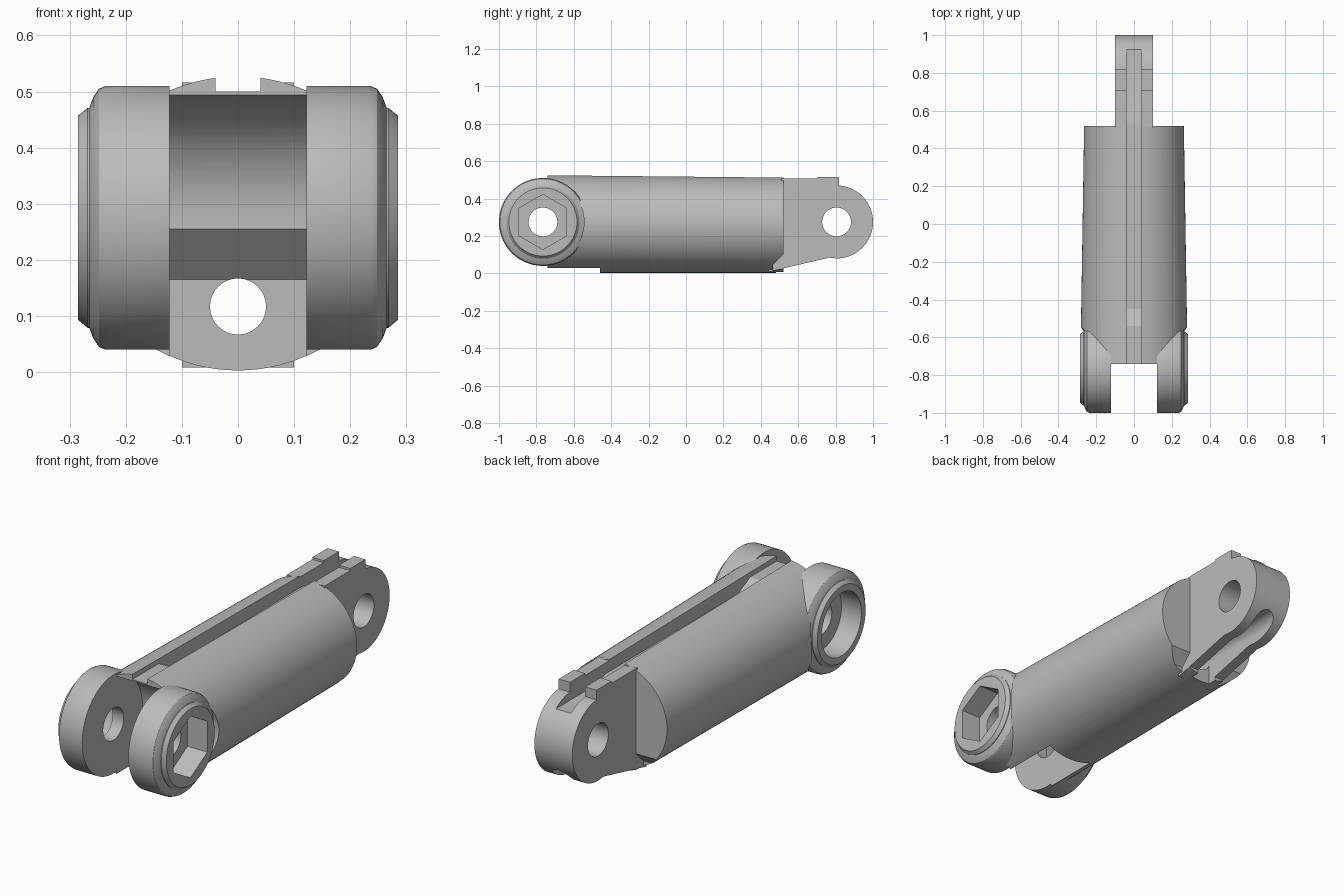
import bpy, bmesh, math
from math import sin, cos, pi, radians

cube = bpy.data.objects.get("Cube")
if cube:
    bpy.data.objects.remove(cube, do_unlink=True)

GREY = (0.5, 0.5, 0.5, 1)
mat = bpy.data.materials.new("plain grey")
mat.use_nodes = True
mat.diffuse_color = GREY
mat.node_tree.nodes["Principled BSDF"].inputs["Base Color"].default_value = GREY

JOINT = (-0.765, 0.275)   # fork axis (y, z)
PIN = (0.805, 0.275)      # tongue axis (y, z)
GAP = 0.122               # half the fork gap


def loft(name, rings):
    """Skin a list of equal closed rings and cap both ends."""
    bm = bmesh.new()
    loops = [[bm.verts.new(p) for p in ring] for ring in rings]
    n = len(loops[0])
    for a, b in zip(loops, loops[1:]):
        for i in range(n):
            j = (i + 1) % n
            bm.faces.new((a[i], a[j], b[j], b[i]))
    bm.faces.new(loops[0][::-1])
    bm.faces.new(loops[-1])
    bmesh.ops.recalc_face_normals(bm, faces=bm.faces)
    me = bpy.data.meshes.new(name)
    bm.to_mesh(me)
    bm.free()
    me.materials.append(mat)
    ob = bpy.data.objects.new(name, me)
    bpy.context.collection.objects.link(ob)
    return ob


def circle(center, r, n=64, start=0, end=2 * pi):
    steps = n if end - start >= 2 * pi else n - 1
    return [(center[0] + r * cos(start + (end - start) * i / steps),
             center[1] + r * sin(start + (end - start) * i / steps)) for i in range(n)]


def prism(name, outline, x0, x1):
    """Extrude a (y, z) outline along x."""
    return loft(name, [[(x, y, z) for y, z in outline] for x in (x0, x1)])


def box(name, x0, x1, y0, y1, z0, z1):
    return prism(name, [(y0, z0), (y1, z0), (y1, z1), (y0, z1)], x0, x1)


def cut(ob, *cutters):
    """Subtract the cutters from the object and remove them."""
    for c in cutters:
        c.hide_render = True
        mod = ob.modifiers.new("cut", 'BOOLEAN')
        mod.operation, mod.solver, mod.object = 'DIFFERENCE', 'EXACT', c
        bpy.context.view_layer.objects.active = ob
        bpy.ops.object.modifier_apply(modifier=mod.name)
        bpy.data.objects.remove(c, do_unlink=True)


def cable_cutters():
    """Stepped top groove and lengthwise tunnel, shared by body and tongue."""
    groove = [(-1, 0.7), (-1, 0.5), (-0.54, 0.5), (-0.45, 0.455), (0.55, 0.455),
              (0.62, 0.43), (1.1, 0.43), (1.1, 0.7)]
    tunnel = [[(x, y, z) for x, z in circle((0, 0.117), 0.05, 32)] for y in (-1.1, 1.1)]
    return prism("groove_cutter", groove, -0.04, 0.04), loft("tunnel_cutter", tunnel)


# Main body: slightly tapered barrel
def barrel_ring(y, rx, rz, cz):
    return [(x * rx, y, cz + z * rz) for x, z in circle((0, 0), 1, 96)]


body = loft("body", [barrel_ring(-0.74, 0.284, 0.262, 0.265),
                     barrel_ring(0.52, 0.264, 0.256, 0.259)])
relief = [(-1.1, -0.1), (-0.46, -0.1), (-0.46, 0.165), (-0.545, 0.255), (-1.1, 0.255)]
shoulder = [(0.465, -0.1), (0.7, -0.1), (0.7, 0.1), (0.52, 0.1), (0.465, 0.045)]
cut(body,
    prism("joint_cutter", circle(JOINT, 0.22, 96), -0.4, 0.4),
    prism("relief_cutter", relief, -GAP, GAP),
    prism("shoulder_cutter_left", shoulder, 0.1, 0.4),
    prism("shoulder_cutter_right", shoulder, -0.4, -0.1),
    *cable_cutters())

# Fork arms: rounded discs with a collar
arm_profile = [(GAP, 0.235), (0.236, 0.235), (0.248, 0.23), (0.258, 0.215),
               (0.265, 0.196), (0.268, 0.196), (0.285, 0.182)]
for side, label in ((1, "left"), (-1, "right")):
    arm = loft("fork_arm_" + label,
               [[(side * x, y, z) for y, z in circle(JOINT, r, 96)] for x, r in arm_profile])
    # Hexagonal nut pocket on the left, round bolt head pocket on the right
    if side > 0:
        pocket = circle(JOINT, 0.147, 6, pi / 2, 2.5 * pi)
    else:
        pocket = circle(JOINT, 0.15, 64)
    cut(arm,
        prism("pocket_cutter", pocket, side * 0.18, side * 0.4),
        prism("bolt_cutter", circle(JOINT, 0.077, 48), -0.5, 0.5))

# Rear tongue with rounded end
tongue_outline = [(0.44, 0.3), (0.44, 0.008), (0.765, 0.084)]
tongue_outline += circle(PIN, 0.195, 48, -pi / 2, pi / 2)
tongue_outline += [(0.705, 0.47), (0.705, 0.506), (0.51, 0.506), (0.51, 0.3)]
tongue = prism("rear_tongue", tongue_outline, -0.1, 0.1)
cut(tongue,
    prism("pin_cutter", circle(PIN, 0.077, 48), -0.5, 0.5),
    box("underside_slot_cutter", -0.05, 0.05, 0.48, 1.1, -0.1, 0.117),
    *cable_cutters())
cut(body, box("body_slot_cutter", -0.05, 0.05, 0.48, 0.6, -0.1, 0.117))

# Stop tabs on top of the tongue, one each side of the groove
for side, label in ((1, "left"), (-1, "right")):
    box("stop_tab_" + label, side * 0.04, side * 0.1, 0.703, 0.817, 0.44, 0.516)

# Smooth the curved faces and keep edges sharp
bpy.ops.object.select_all(action='DESELECT')
for ob in bpy.context.scene.objects:
    if ob.type == 'MESH':
        ob.select_set(True)
        bpy.context.view_layer.objects.active = ob
bpy.ops.object.shade_smooth_by_angle(angle=radians(25))
